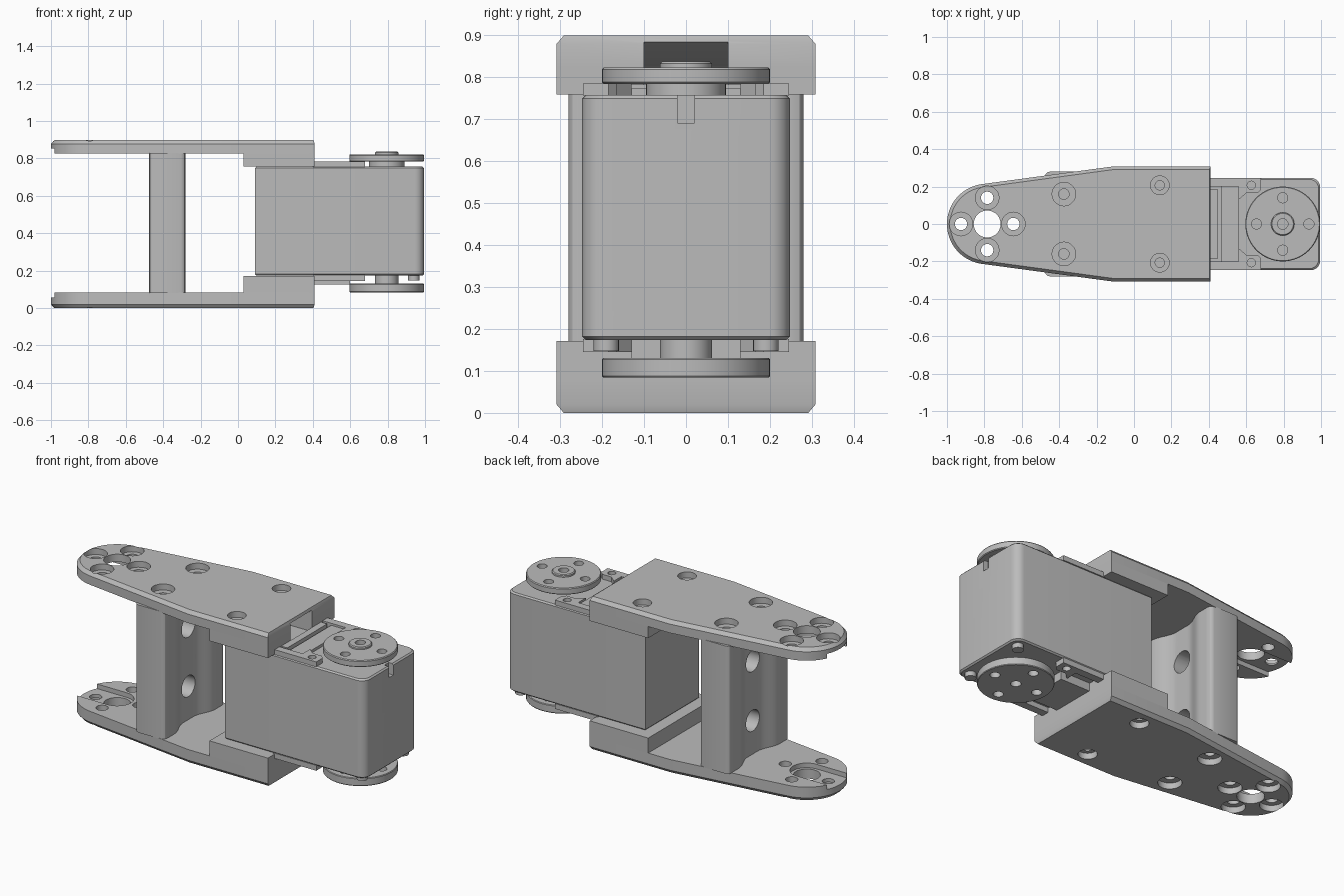
import bpy, bmesh, math
from mathutils import Matrix

cube = bpy.data.objects.get("Cube")
if cube:
    bpy.data.objects.remove(cube, do_unlink=True)

grey = bpy.data.materials.new("plain_grey")
grey.use_nodes = True
COLOUR = (0.5, 0.5, 0.5, 1)
grey.diffuse_color = COLOUR
grey.node_tree.nodes["Principled BSDF"].inputs["Base Color"].default_value = COLOUR


def add_loft(bm, rings):
    """Closed solid through matching rings of (points, z)."""
    loops = [[bm.verts.new((x, y, z)) for x, y in pts] for pts, z in rings]
    bm.faces.new(loops[0][::-1])
    bm.faces.new(loops[-1])
    n = len(loops[0])
    for a, b in zip(loops, loops[1:]):
        for i in range(n):
            j = (i + 1) % n
            bm.faces.new((a[i], a[j], b[j], b[i]))


def circle(r, cx=0, cy=0, n=40):
    return [(cx + r * math.cos(math.tau * i / n), cy + r * math.sin(math.tau * i / n)) for i in range(n)]


def rect(x0, x1, y0, y1):
    return [(x0, y0), (x1, y0), (x1, y1), (x0, y1)]


def make(name, solids, matrix=None):
    bm = bmesh.new()
    for rings in solids:
        add_loft(bm, rings)
    if matrix:
        bm.transform(matrix)
    bmesh.ops.recalc_face_normals(bm, faces=bm.faces)
    mesh = bpy.data.meshes.new(name)
    bm.to_mesh(mesh)
    bm.free()
    mesh.materials.append(grey)
    obj = bpy.data.objects.new(name, mesh)
    bpy.context.collection.objects.link(obj)
    return obj


def prism(pts, z0, z1):
    return [(pts, z0), (pts, z1)]


def turned(profile, cx, cy, n=40):
    return [(circle(r, cx, cy, n), z) for r, z in profile]


def cut(obj, *cutters):
    for c in cutters:
        c.hide_render = True
        mod = obj.modifiers.new("cut", 'BOOLEAN')
        mod.object, mod.operation, mod.solver = c, 'DIFFERENCE', 'EXACT'
    bpy.context.view_layer.update()
    deps = bpy.context.evaluated_depsgraph_get()
    mesh = bpy.data.meshes.new_from_object(obj.evaluated_get(deps))
    obj.modifiers.clear()
    obj.data = mesh


def discard(*objs):
    for o in objs:
        bpy.data.objects.remove(o, do_unlink=True)


# ---- Side plates: rounded tip, tapered flanks, chamfered outer rim ----
TIP, R = -0.785, 0.215


def plate_outline(d=0.0):
    r, half, end = R - d, 0.308 - d, 0.41 - d * 0.4
    pts = [(end, -half), (end, half), (-0.11, half)]
    for i in range(33):
        a = math.radians(98 + 164 * i / 32)
        pts.append((TIP + r * math.cos(a), r * math.sin(a)))
    return pts + [(-0.11, -half)]


def side_plate(prefix, z0, sign, thick, deep):
    to_z = Matrix.Translation((0, 0, z0)) @ Matrix.Diagonal((1, 1, sign, 1))
    plate = make(prefix + "_plate",
                 [[(plate_outline(0.017), 0), (plate_outline(), 0.02), (plate_outline(), thick)]], to_z)
    block = make(prefix + "_block", [prism(rect(0.03, 0.41, -0.308, 0.308), thick, deep)], to_z)

    # counterbored screw holes and the central bore
    bores = [turned([(0.072, -0.05), (0.072, 0.2)], TIP, 0)]
    spots = [(TIP + 0.14, 0, 0.063, 0.033), (TIP - 0.14, 0, 0.063, 0.033)]
    for s in (-1, 1):
        spots += [(TIP, s * 0.14, 0.063, 0.033), (-0.375, s * 0.16, 0.063, 0.028),
                  (0.138, s * 0.207, 0.05, 0.025)]
    for x, y, wide, slim in spots:
        bores.append(turned([(wide, -0.05), (wide, 0.035), (slim, 0.035), (slim, 0.2)], x, y, 28))
    holes = make("hole_cutter", bores, to_z)

    # horn slot on the inner face, open at the tip
    w = 0.09
    slot_pts = [(-1.1, -w)] + [(TIP + w * math.cos(a), w * math.sin(a))
                               for a in (math.radians(-90 + 9 * i) for i in range(21))] + [(-1.1, w)]
    slot = make("slot_cutter", [prism(slot_pts, thick - 0.027, 0.3)], to_z)
    cutters = [holes, slot]
    cut(plate, *cutters)
    if sign < 0:
        # sloping cable channel in the open end
        wedge = make("channel_cutter", [prism([(0.18, 0.7), (0.5, 0.7), (0.5, 0.892), (0.41, 0.883), (0.18, 0.8)],
                                              -0.1, 0.1)],
                     Matrix(((1, 0, 0, 0), (0, 0, 1, 0), (0, 1, 0, 0), (0, 0, 0, 1))))
        cut(plate, wedge)
        cut(block, wedge)
        cutters.append(wedge)
    discard(*cutters)


side_plate("upper", 0.898, -1, 0.072, 0.14)
side_plate("lower", 0.0, 1, 0.083, 0.171)

# ---- Spacer column with a waisted section and two cross holes ----
MID = -0.378


def half_width(y):
    t = min(max((abs(y) - 0.05) / 0.14, 0), 1)
    w = 0.055 + 0.0425 * t * t * (3 - 2 * t)
    over = max(abs(y) - 0.255, 0)
    return w - (0.025 - math.sqrt(max(0.025 ** 2 - over ** 2, 0)))


ys = [-0.28, -0.277, -0.27] + [-0.255 + 0.51 * i / 34 for i in range(35)] + [0.27, 0.277, 0.28]
section = [(MID + half_width(y), y) for y in ys] + [(MID - half_width(y), y) for y in reversed(ys)]
spacer = make("spacer_column", [prism(section, 0.08, 0.83)])
cross = make("cross_cutter", [turned([(0.062, -0.3), (0.062, 0.3)], -z, 0) for z in (0.28, 0.63)],
             Matrix.Translation((MID, 0, 0)) @ Matrix.Rotation(math.pi / 2, 4, 'Y'))
cut(spacer, cross)
discard(cross)

# ---- Motor housing ----


def housing_outline(d=0.0):
    h, r, end = 0.247 - d, 0.05, 0.995 - d
    pts = [(0.09 + d, h), (0.09 + d, -h)]
    for s in (-1, 1):
        arc = [(end - r + r * math.cos(a), s * (h - r + r * math.sin(a)))
               for a in (math.radians(15 * i) for i in range(7))]
        pts += arc[::-1] if s < 0 else arc
    return pts


housing = make("motor_housing", [[(housing_outline(0.008), 0.174), (housing_outline(), 0.182),
                                  (housing_outline(), 0.748), (housing_outline(0.008), 0.756)]])
notch = make("notch_cutter", [prism(rect(0.965, 1.1, -0.02, 0.02), 0.69, 0.8)])
cut(housing, notch)
discard(notch)

# mounting rails with stepped ends, screws, and wedge tabs, on both faces
for s, side in ((-1, "right"), (1, "left")):
    rail_pts = [(x, s * y) for x, y in ((0.40, 0.245), (0.68, 0.245), (0.68, 0.185), (0.66, 0.165),
                                        (0.60, 0.165), (0.56, 0.13), (0.56, 0.2), (0.40, 0.2))]
    for face, z0, z1 in (("top", 0.755, 0.784), ("bottom", 0.145, 0.176)):
        rail = make(f"{side}_{face}_rail", [prism(rail_pts, z0, z1)])
        screw = make("screw_cutter", [prism(circle(0.022, 0.627, s * 0.207, 20), z0 - 0.05, z1 + 0.05)])
        cut(rail, screw)
        discard(screw)
    make(f"{side}_corner_screw", [turned([(0.03, 0.147), (0.03, 0.178)], 0.94, s * 0.19, 24)])

make("connector_socket", [prism(rect(0.465, 0.56, -0.205, 0.205), 0.75, 0.772)])
make("connector_ridge", [prism(rect(0.41, 0.45, -0.185, 0.185), 0.75, 0.782)])
make("bottom_cover", [prism(rect(0.40, 0.60, -0.13, 0.13), 0.127, 0.176)])

# ---- Turning horns on both faces ----
HX = 0.795


def horn(name, profile, neck):
    disc = make(name, [turned(profile, HX, 0, 64)])
    pins = [prism(circle(0.027, HX + 0.14 * math.cos(a), 0.14 * math.sin(a), 24), 0, 1)
            for a in (0, math.pi / 2, math.pi, -math.pi / 2)]
    pins.append(prism(circle(0.028, HX, 0, 24), 0, 1))
    cutter = make("pin_cutter", pins)
    cut(disc, cutter)
    discard(cutter)
    make(name + "_neck", [turned(neck, HX, 0)])


horn("upper_horn", [(0.196, 0.783), (0.2, 0.787), (0.2, 0.817), (0.196, 0.822), (0.062, 0.822),
                    (0.062, 0.831), (0.057, 0.836)], [(0.095, 0.75), (0.095, 0.79)])
horn("lower_horn", [(0.197, 0.084), (0.2, 0.088), (0.2, 0.127), (0.197, 0.131)],
     [(0.062, 0.12), (0.062, 0.18)])

# smooth curved sides, crisp edges
bpy.ops.object.select_all(action='DESELECT')
for o in bpy.context.collection.objects:
    if o.type == 'MESH':
        o.select_set(True)
        bpy.context.view_layer.objects.active = o
bpy.ops.object.shade_smooth_by_angle(angle=math.radians(30))
